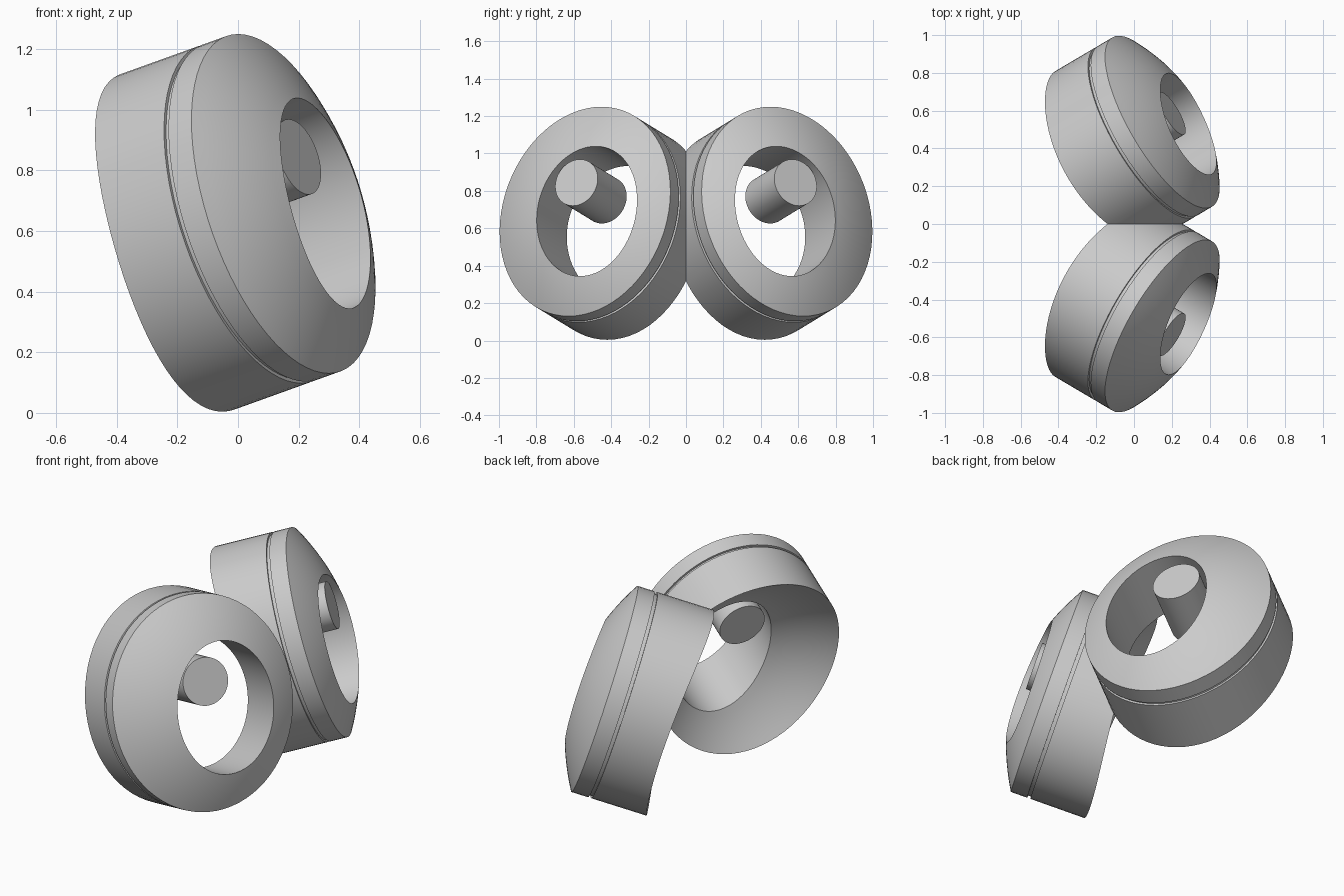
import bpy, bmesh, math
from mathutils import Vector

cube = bpy.data.objects.get("Cube")
if cube:
    bpy.data.objects.remove(cube, do_unlink=True)

grey = bpy.data.materials.new("plain_grey")
grey.use_nodes = True
colour = (0.6, 0.6, 0.6, 1)
grey.diffuse_color = colour
grey.node_tree.nodes["Principled BSDF"].inputs["Base Color"].default_value = colour

# Local frame of the tilted ring: facing axis, sideways and upward directions
CENTRE = Vector((0.15, 0.54, 0.69))
AXIS = Vector((0.822, 0.485, 0.296)).normalized()
SIDE = Vector((-AXIS.y, AXIS.x, 0)).normalized()
UP = AXIS.cross(SIDE)
SEGMENTS = 72
OUTER = (0, 0, 0.52, 0.586)          # centre u, v and radii u, v
HOLE = (-0.08, -0.03, 0.29, 0.36)
PUPIL = (0.014, 0.128, 0.13, 0.13)


def place(u, v, t):
    return CENTRE + SIDE * u + UP * v + AXIS * t


def dome(u, v):
    return 0.17 * (1 - (u / OUTER[2]) ** 2 - (v / OUTER[3]) ** 2)


def bowl(u, v):
    return -0.152 - 0.8 * (u * u + v * v)


def blend(a, b, f):
    return tuple(p + (q - p) * f for p, q in zip(a, b))


def ring(bm, ellipse, depth):
    """One loop of vertices; depth is a number or a function of u and v."""
    cu, cv, ru, rv = ellipse
    loop = []
    for i in range(SEGMENTS):
        ang = math.tau * i / SEGMENTS
        u, v = cu + ru * math.cos(ang), cv + rv * math.sin(ang)
        t = depth(u, v) if callable(depth) else depth
        loop.append(bm.verts.new(place(u, v, t)))
    return loop


def loft(bm, loops, closed):
    pairs = list(zip(loops, loops[1:]))
    if closed:
        pairs.append((loops[-1], loops[0]))
    else:
        bm.faces.new(loops[0])
        bm.faces.new(loops[-1])
    for a, b in pairs:
        for i in range(SEGMENTS):
            j = (i + 1) % SEGMENTS
            bm.faces.new((a[i], a[j], b[j], b[i]))


def finish(bm, name, side):
    for vert in bm.verts:
        vert.co.y *= side
    bmesh.ops.recalc_face_normals(bm, faces=bm.faces)
    # Trim flat where the two halves meet
    bmesh.ops.bisect_plane(bm, geom=bm.verts[:] + bm.edges[:] + bm.faces[:],
                           plane_co=(0, 0, 0), plane_no=(0, -side, 0),
                           clear_outer=True)
    mesh = bpy.data.meshes.new(name)
    bm.to_mesh(mesh)
    bm.free()
    mesh.materials.append(grey)
    obj = bpy.data.objects.new(name, mesh)
    bpy.context.collection.objects.link(obj)
    bpy.ops.object.select_all(action='DESELECT')
    obj.select_set(True)
    bpy.context.view_layer.objects.active = obj
    bpy.ops.object.shade_smooth_by_angle(angle=math.radians(28))


for side, label in ((1, "back"), (-1, "front")):
    # Ring shell: grooved wall, domed face, hole and hollowed rear
    bm = bmesh.new()
    groove = (0, 0, OUTER[2] - 0.012, OUTER[3] - 0.012)
    loops = [ring(bm, OUTER, bowl), ring(bm, OUTER, -0.11),
             ring(bm, groove, -0.11), ring(bm, groove, -0.092),
             ring(bm, OUTER, -0.092)]
    steps = 8
    loops += [ring(bm, blend(OUTER, HOLE, k / steps), dome) for k in range(steps + 1)]
    loops += [ring(bm, blend(HOLE, OUTER, k / steps), bowl) for k in range(steps)]
    loft(bm, loops, True)
    finish(bm, label + "_ring", side)

    # Pupil: short floating cylinder inside the hole
    bm = bmesh.new()
    loft(bm, [ring(bm, PUPIL, -0.21), ring(bm, PUPIL, 0.109)], False)
    finish(bm, label + "_pupil", side)
